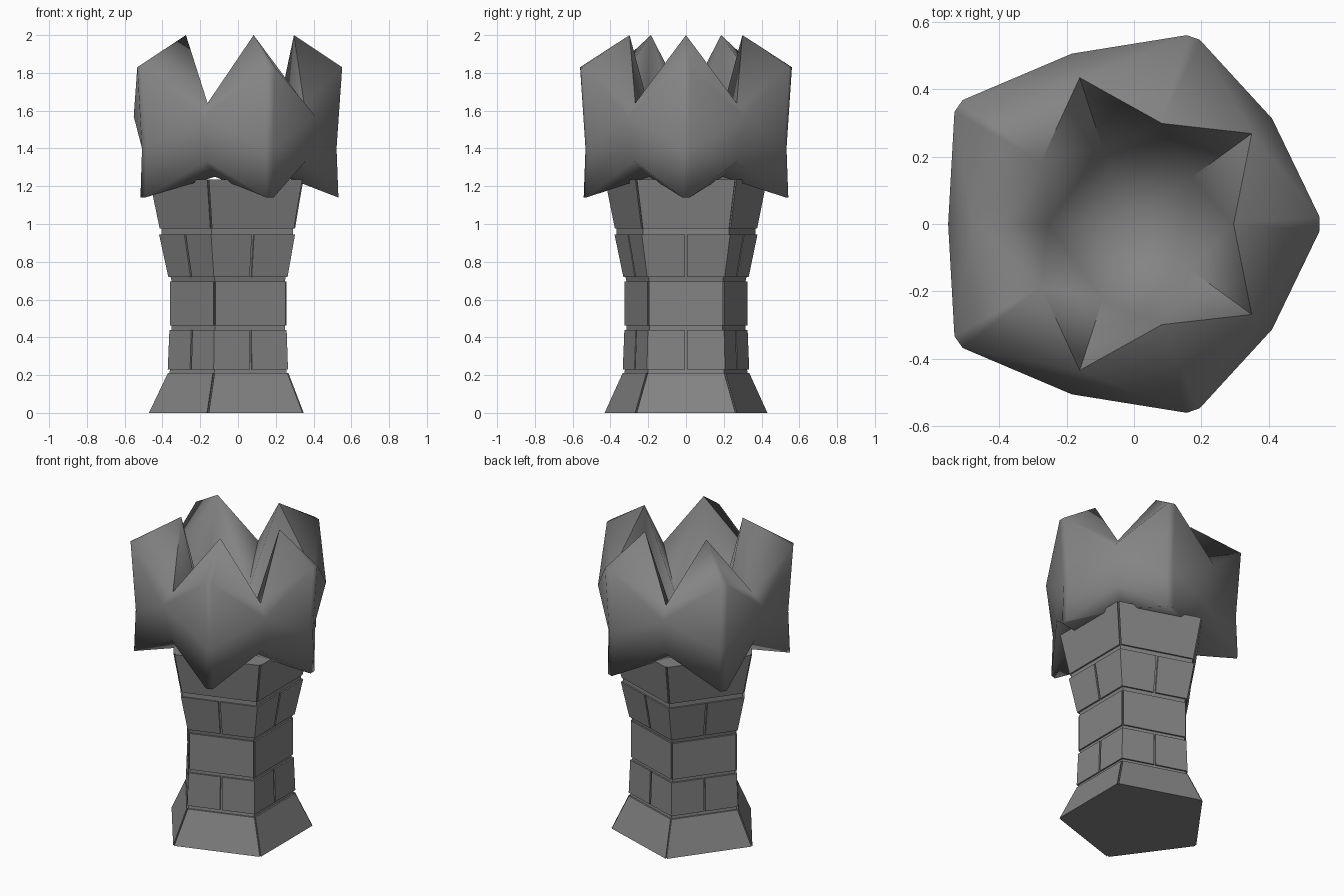
import bpy, bmesh, math
from mathutils import Vector

if "Cube" in bpy.data.objects:
    bpy.data.objects.remove(bpy.data.objects["Cube"])

CX = -0.02          # axis of the five-sided tower
N = 5

# Dark stone
stone = bpy.data.materials.new("dark_stone")
stone.diffuse_color = (0.23, 0.23, 0.23, 1)
stone.use_nodes = True
stone.node_tree.nodes["Principled BSDF"].inputs["Base Color"].default_value = stone.diffuse_color


def pt(r, deg, z):
    a = math.radians(deg)
    return Vector((CX + r * math.cos(a), r * math.sin(a), z))


def finish(name, bm, smooth=None):
    bmesh.ops.recalc_face_normals(bm, faces=bm.faces)
    me = bpy.data.meshes.new(name)
    bm.to_mesh(me)
    bm.free()
    me.materials.append(stone)
    ob = bpy.data.objects.new(name, me)
    bpy.context.collection.objects.link(ob)
    if smooth:
        bpy.ops.object.select_all(action='DESELECT')
        ob.select_set(True)
        bpy.context.view_layer.objects.active = ob
        bpy.ops.object.shade_smooth_by_angle(angle=math.radians(smooth))
    return ob


def loft(bm, rings):
    loops = [[bm.verts.new(p) for p in ring] for ring in rings]
    for a, b in zip(loops, loops[1:]):
        for i in range(len(a)):
            j = (i + 1) % len(a)
            bm.faces.new((a[i], a[j], b[j], b[i]))
    bm.faces.new(loops[0])
    bm.faces.new(loops[-1])


def corner(r, i, z):
    return pt(r, 36 + 72 * i, z)


# Brick courses: bottom z, top z, bottom radius, top radius
courses = [(0.0, 0.21, 0.455, 0.355), (0.23, 0.44, 0.352, 0.343),
           (0.462, 0.695, 0.343, 0.343), (0.72, 0.945, 0.349, 0.398),
           (0.975, 1.235, 0.398, 0.452)]

# Recessed mortar core
bm = bmesh.new()
rings = []
for z0, z1, r0, r1 in courses:
    for z, r in ((z0, r0), (z1, r1)):
        rings.append([corner(r - 0.012, i, z) for i in range(N)])
loft(bm, rings)
finish("mortar_core", bm)

# Bricks, seams alternate between corners and face middles
GAP = 0.006


def brick_outline(r, i, z, shifted):
    a, b, c = (corner(r, i + k, z) for k in range(3))
    if shifted:
        m0, m1 = (a + b) / 2, (b + c) / 2
        path = [m0 + (b - a).normalized() * GAP, b,
                m1 - (c - b).normalized() * GAP]
    else:
        d = (b - a).normalized() * GAP
        path = [a + d, b - d]
    axis = Vector((CX, 0, z))
    inner = [axis + (p - axis) * 0.8 for p in reversed(path)]
    return path + inner


for n, (z0, z1, r0, r1) in enumerate(courses):
    bm = bmesh.new()
    for i in range(N):
        loft(bm, [brick_outline(r0, i, z0, n % 2), brick_outline(r1, i, z1, n % 2)])
    finish(f"brick_course_{n + 1}", bm)

# Crown with five pointed merlons
bm = bmesh.new()
V = bm.verts.new
F = bm.faces.new
tip_r = [0.572, 0.588, 0.612, 0.612, 0.588]
tip_deg = [0, 70.5, 145, 215, 289.5]
val_top, val_low, notch, floor, under = (
    [V(corner(r, i, z)) for i in range(N)]
    for r, z in ((0.532, 1.57), (0.47, 1.335), (0.457, 1.64), (0.235, 1.4), (0.33, 1.25)))
peak = [V(pt(0.316, d, 2.0)) for d in (0, 71, 144, 216, 289)]
pit = V((CX, 0, 1.3))
for i in range(N):
    r = tip_r[i]
    (t0, m0, b0), (t1, m1, b1) = [
        [V(pt(r + dr, tip_deg[i] + s * 2, z))
         for dr, z in ((0, 1.83), (-0.03, 1.4), (-0.02, 1.14))] for s in (-1, 1)]
    # chamfered outer ridge
    F((t0, t1, m1, m0))
    F((m0, m1, b1, b0))
    F((t0, t1, peak[i]))
    # both flanks of the merlon, inside and out
    for t, m, b, k in ((t0, m0, b0, i - 1), (t1, m1, b1, i)):
        F((t, m, val_top[k]))
        F((m, val_low[k], val_top[k]))
        F((m, b, val_low[k]))
        F((t, val_top[k], notch[k]))
        F((t, notch[k], peak[i]))
        F((peak[i], notch[k], floor[k]))
        F((b, val_low[k], under[k]))
    # inner wall, sunken floor and underside
    F((peak[i], floor[i - 1], floor[i]))
    F((pit, floor[i - 1], floor[i]))
    F((b0, b1, under[i]))
    F((b0, under[i], under[i - 1]))
F(under)
finish("crown", bm, 68)
